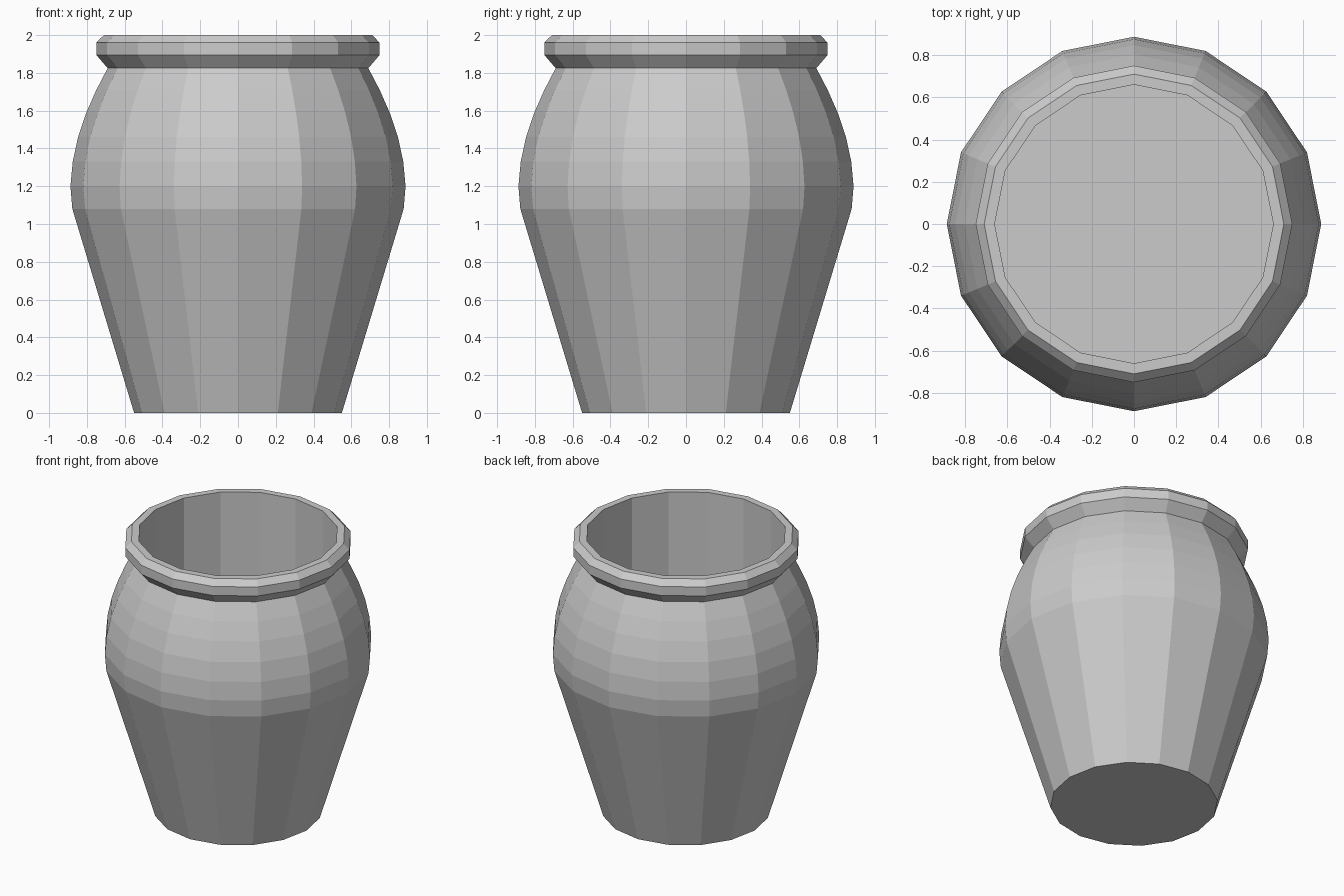
import bpy, bmesh
from math import cos, sin, tau

if "Cube" in bpy.data.objects:
    bpy.data.objects.remove(bpy.data.objects["Cube"])

SIDES = 16


def lathe(name, profile):
    """Revolve (radius, z) points around z, capping both ends."""
    bm = bmesh.new()
    rings = [[bm.verts.new((r * cos(tau * i / SIDES), r * sin(tau * i / SIDES), z))
              for i in range(SIDES)] for r, z in profile]
    for low, high in zip(rings, rings[1:]):
        for i in range(SIDES):
            j = (i + 1) % SIDES
            bm.faces.new((low[i], low[j], high[j], high[i]))
    bm.faces.new(rings[0][::-1])
    bm.faces.new(rings[-1])
    mesh = bpy.data.meshes.new(name)
    bm.to_mesh(mesh)
    bm.free()
    obj = bpy.data.objects.new(name, mesh)
    bpy.context.collection.objects.link(obj)
    return obj


# Tapered base and rounded shoulder
body = [(0.55, 0), (0.877, 1.08), (0.887, 1.2), (0.875, 1.33), (0.847, 1.46),
        (0.803, 1.59), (0.75, 1.71), (0.69, 1.825)]
# Bevelled rim
rim = [(0.75, 1.895), (0.75, 1.96), (0.71, 2.0), (0.66, 2.0)]
# Straight inner wall ending at a flat inner floor
inside = [(0.66, 0.85)]

lathe("pot", body + rim + inside)
